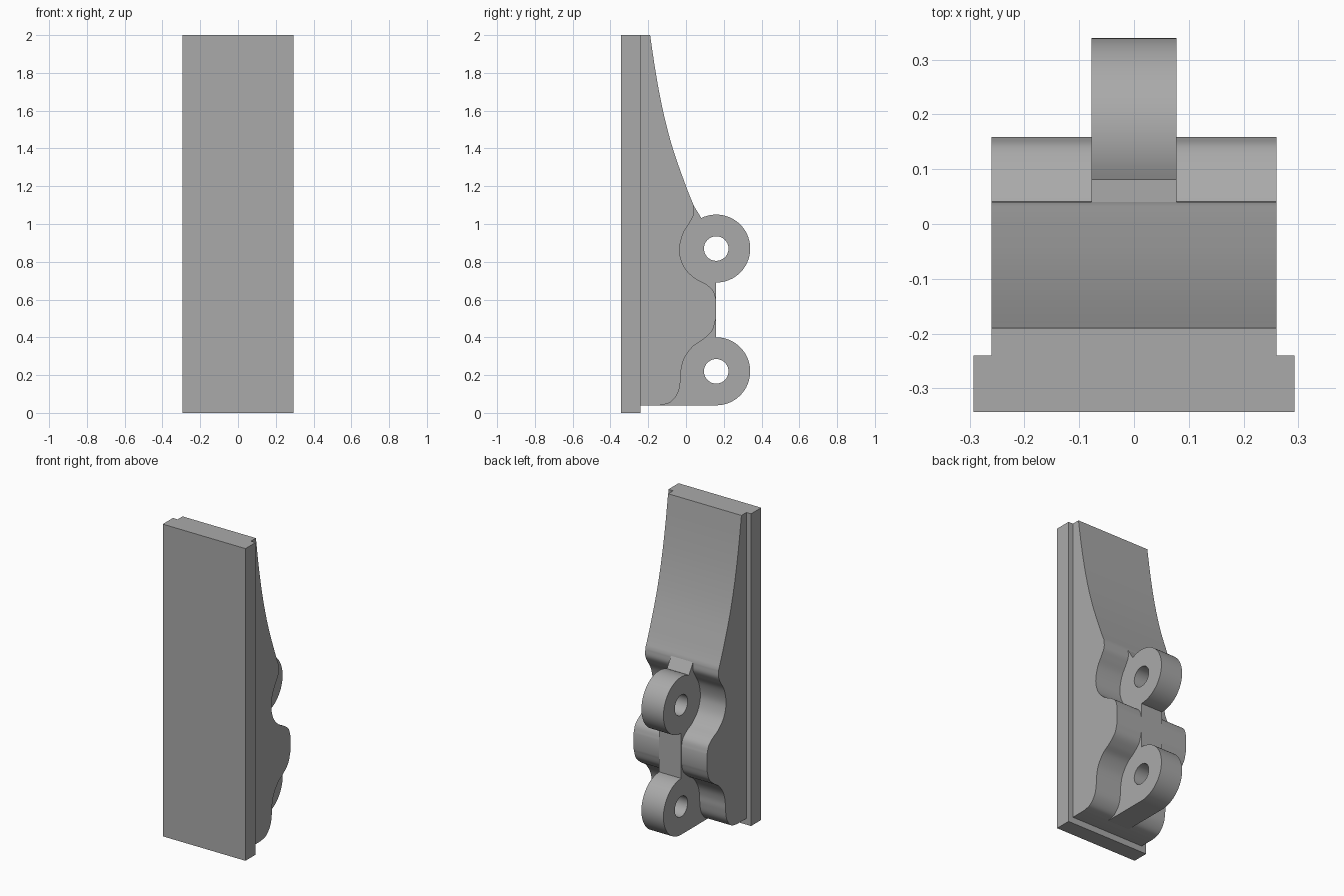
import bpy, bmesh
from math import sin, cos, radians
from mathutils import Vector

cube = bpy.data.objects.get("Cube")
if cube:
    bpy.data.objects.remove(cube, do_unlink=True)

GREY = (0.4, 0.4, 0.4, 1)
mat = bpy.data.materials.new("plain grey")
mat.use_nodes = True
mat.diffuse_color = GREY
mat.node_tree.nodes["Principled BSDF"].inputs["Base Color"].default_value = GREY


def extrude_profile(name, points, half_width):
    """Extrude a closed (y, z) outline along x, centred on x = 0."""
    bm = bmesh.new()
    face = bm.faces.new([bm.verts.new((-half_width, y, z)) for y, z in points])
    new = bmesh.ops.extrude_face_region(bm, geom=[face])["geom"]
    verts = [g for g in new if isinstance(g, bmesh.types.BMVert)]
    bmesh.ops.translate(bm, verts=verts, vec=(2 * half_width, 0, 0))
    bmesh.ops.recalc_face_normals(bm, faces=bm.faces)
    mesh = bpy.data.meshes.new(name)
    bm.to_mesh(mesh)
    bm.free()
    mesh.materials.append(mat)
    obj = bpy.data.objects.new(name, mesh)
    bpy.context.collection.objects.link(obj)
    return obj


def spline(points, steps=5):
    """Smooth curve through the given points."""
    p = [Vector(q) for q in points]
    p = [2 * p[0] - p[1]] + p + [2 * p[-1] - p[-2]]
    out = []
    for a, b, c, d in zip(p, p[1:], p[2:], p[3:]):
        for i in range(steps):
            t = i / steps
            out.append((2 * b + (c - a) * t + (2 * a - 5 * b + 4 * c - d) * t**2
                        + (3 * b - a - 3 * c + d) * t**3) / 2)
    return [tuple(v) for v in out] + [tuple(points[-1])]


def arc(centre, radius, start, end, steps):
    angles = [radians(start + (end - start) * i / steps) for i in range(steps + 1)]
    return [(centre[0] + radius * cos(a), centre[1] + radius * sin(a)) for a in angles]


def smooth(obj):
    bpy.ops.object.select_all(action="DESELECT")
    obj.select_set(True)
    bpy.context.view_layer.objects.active = obj
    bpy.ops.object.shade_smooth_by_angle(angle=radians(30))


# Flat mounting plate
extrude_profile("mounting_plate", [(-0.343, 0), (-0.24, 0), (-0.24, 2), (-0.343, 2)], 0.293)

# Body with two scalloped clearances and a tapering upper sweep
scallops = spline([(-0.14, 0.04), (-0.085, 0.055), (-0.043, 0.105), (-0.029, 0.17),
                   (-0.025, 0.23), (-0.008, 0.29), (0.035, 0.35), (0.09, 0.388),
                   (0.138, 0.435), (0.159, 0.5)])
upper = spline([(0.159, 0.6), (0.142, 0.65), (0.1, 0.685), (0.045, 0.715),
                (-0.005, 0.765), (-0.03, 0.825), (-0.033, 0.88), (-0.015, 0.95),
                (0.018, 1.005), (0.041, 1.05), (0.04, 1.1)])
sweep = spline([(0.04, 1.1), (0, 1.2), (-0.07, 1.4), (-0.122, 1.6), (-0.16, 1.8), (-0.19, 2)])
body = extrude_profile("bracket_body", [(-0.24, 0.04)] + scallops + upper + sweep[1:] + [(-0.24, 2)], 0.26)
smooth(body)

# Central web carrying two round lugs
low, high = (0.16, 0.22), (0.16, 0.87)
outline = ([(-0.14, 0.04)] + arc(low, 0.18, -90, 90, 32) + arc(high, 0.18, -90, 116, 36)
           + [(0.036, 1.105), (-0.1, 1.0)])
lugs = extrude_profile("hinge_lugs", outline, 0.078)

# Pin holes through the lugs
for centre in (low, high):
    cutter = extrude_profile("pin_hole_cutter", arc(centre, 0.065, 0, 352.5, 47), 0.2)
    mod = lugs.modifiers.new("pin hole", "BOOLEAN")
    mod.operation = "DIFFERENCE"
    mod.solver = "EXACT"
    mod.object = cutter
    bpy.context.view_layer.objects.active = lugs
    bpy.ops.object.modifier_apply(modifier=mod.name)
    bpy.data.objects.remove(cutter, do_unlink=True)
smooth(lugs)
